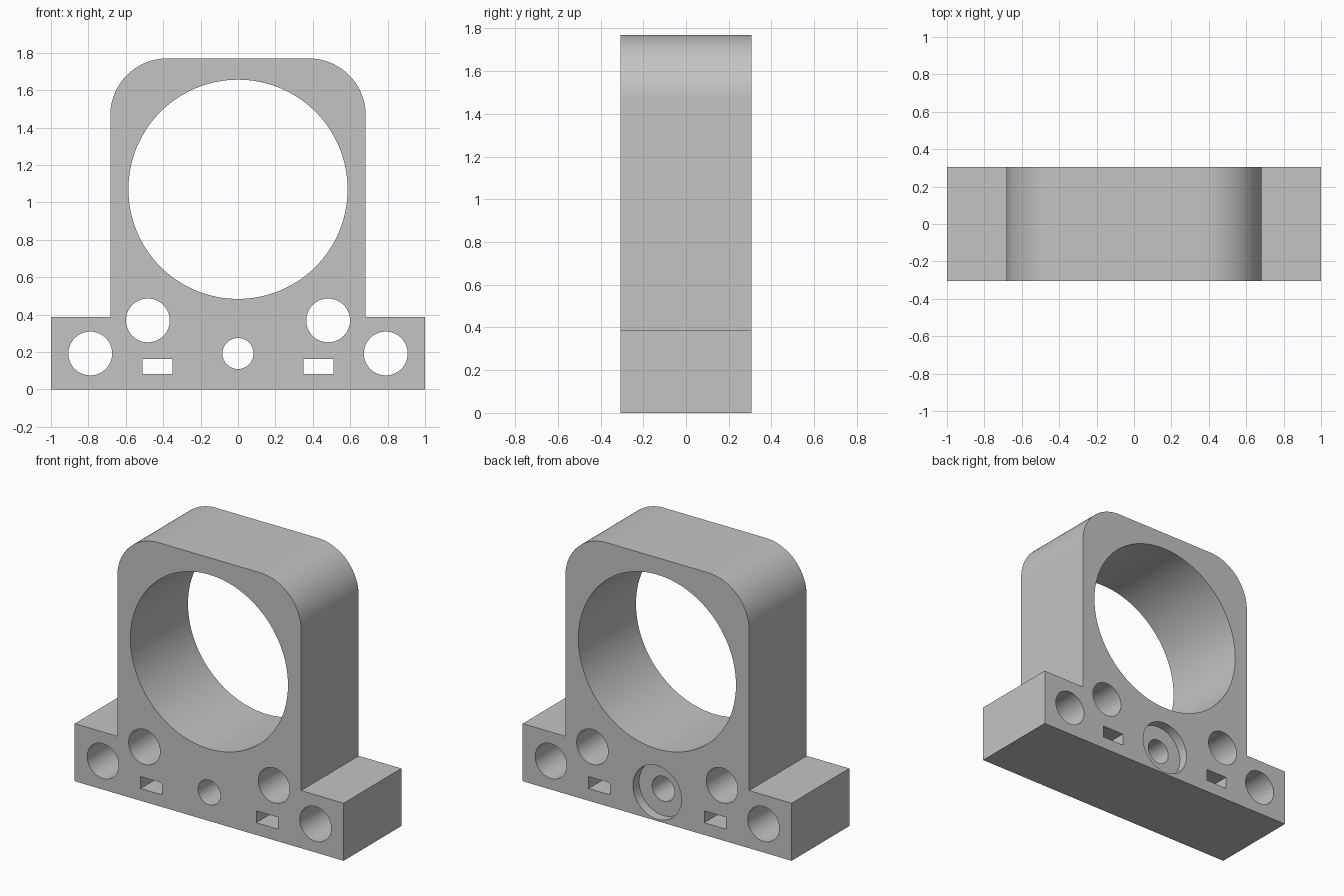
import bpy, bmesh, math

old = bpy.data.objects.get("Cube")
if old:
    bpy.data.objects.remove(old, do_unlink=True)

HALF_DEPTH = 0.306

grey = bpy.data.materials.new("plain grey")
grey.use_nodes = True
colour = (0.55, 0.55, 0.55, 1)
grey.diffuse_color = colour
grey.node_tree.nodes["Principled BSDF"].inputs["Base Color"].default_value = colour


def prism(name, outline, y0, y1):
    """Extrude an (x, z) outline from y0 to y1."""
    bm = bmesh.new()
    face = bm.faces.new([bm.verts.new((x, y0, z)) for x, z in outline])
    grown = bmesh.ops.extrude_face_region(bm, geom=[face])["geom"]
    verts = [v for v in grown if isinstance(v, bmesh.types.BMVert)]
    bmesh.ops.translate(bm, verts=verts, vec=(0, y1 - y0, 0))
    bmesh.ops.recalc_face_normals(bm, faces=bm.faces)
    mesh = bpy.data.meshes.new(name)
    bm.to_mesh(mesh)
    bm.free()
    mesh.materials.append(grey)
    obj = bpy.data.objects.new(name, mesh)
    bpy.context.collection.objects.link(obj)
    return obj


def arc(cx, cz, r, start, end, steps):
    angles = [math.radians(start + (end - start) * i / steps) for i in range(steps + 1)]
    return [(cx + r * math.cos(a), cz + r * math.sin(a)) for a in angles]


def circle(cx, cz, r, steps=64):
    return arc(cx, cz, r, 0, 360, steps)[:-1]


def rectangle(x0, x1, z0, z1):
    return [(x0, z0), (x1, z0), (x1, z1), (x0, z1)]


# Bracket body: wide foot, upright block with rounded top corners
half_width, height, foot, radius = 0.683, 1.77, 0.387, 0.305
right_side = [(1, 0), (1, foot), (half_width, foot)]
right_side += arc(half_width - radius, height - radius, radius, 0, 90, 24)
left_side = [(-x, z) for x, z in reversed(right_side)]
body = prism("bearing_bracket", right_side + left_side, -HALF_DEPTH, HALF_DEPTH)

# Openings: main bore, centre bolt hole, mirrored bolt holes and slots
openings = [circle(0, 1.07, 0.586, 128), circle(0, 0.192, 0.083)]
for side in (-1, 1):
    openings.append(circle(side * 0.79, 0.192, 0.117))
    openings.append(circle(side * 0.482, 0.369, 0.117))
    openings.append(rectangle(side * 0.43 - 0.08, side * 0.43 + 0.08, 0.082, 0.162))
cutters = [prism("opening_cutter", o, -0.5, 0.5) for o in openings]

# Shallow counterbore around the centre hole at the back
cutters.append(prism("counterbore_cutter", circle(0, 0.192, 0.18), HALF_DEPTH - 0.065, 0.5))

bpy.ops.object.select_all(action="DESELECT")
body.select_set(True)
bpy.context.view_layer.objects.active = body
for cutter in cutters:
    cutter.hide_render = True
    mod = body.modifiers.new("cut", "BOOLEAN")
    mod.operation = "DIFFERENCE"
    mod.solver = "EXACT"
    mod.object = cutter
    bpy.ops.object.modifier_apply(modifier=mod.name)
    bpy.data.objects.remove(cutter, do_unlink=True)

bpy.ops.object.shade_smooth_by_angle(angle=math.radians(30))
